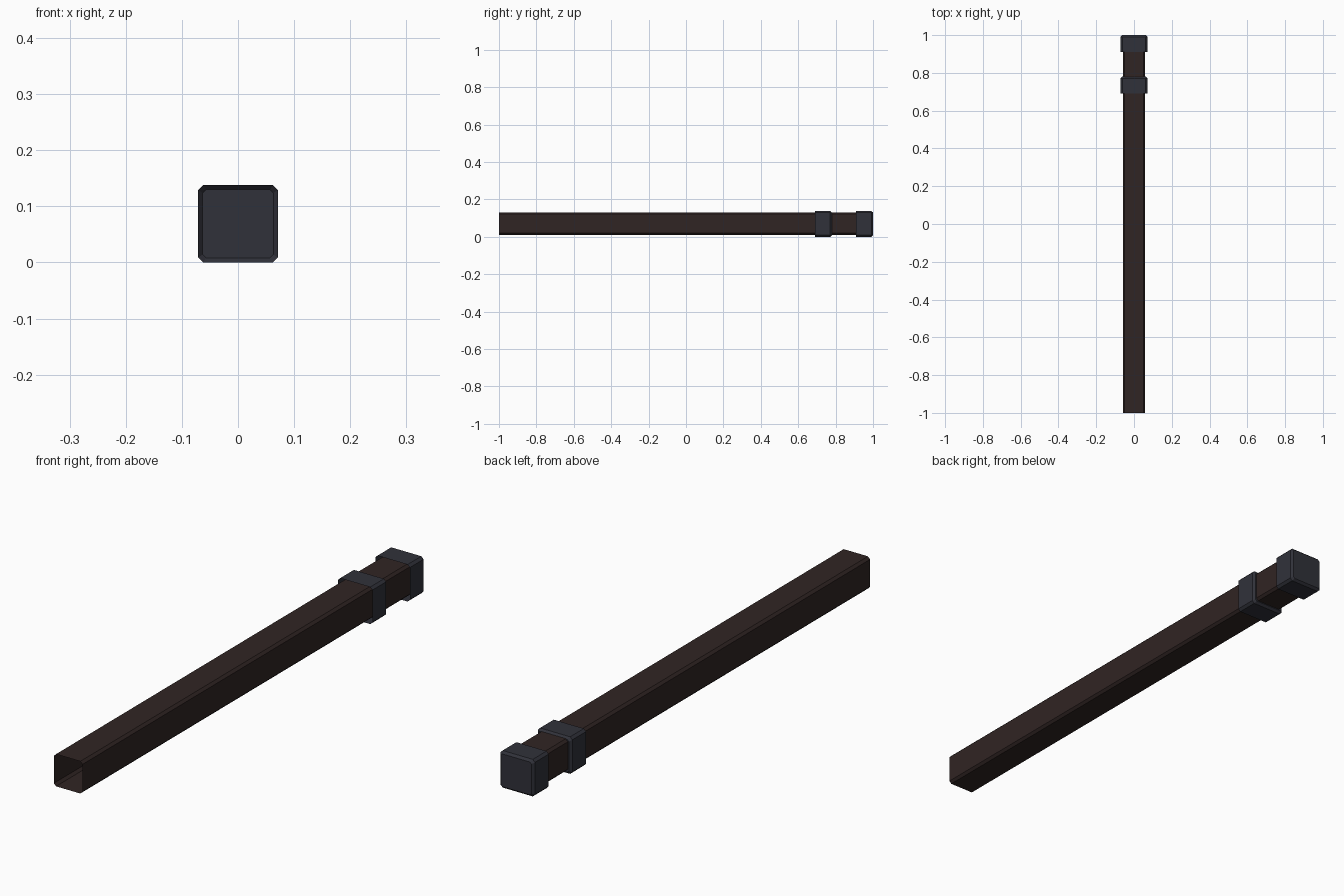
import bpy, bmesh

if "Cube" in bpy.data.objects:
    bpy.data.objects.remove(bpy.data.objects["Cube"])


def material(name, rgb):
    m = bpy.data.materials.new(name)
    m.diffuse_color = (*rgb, 1)
    m.use_nodes = True
    m.node_tree.nodes["Principled BSDF"].inputs["Base Color"].default_value = m.diffuse_color
    return m


wood = material("dark brown wood", (0.030, 0.018, 0.017))
iron = material("dark blue iron", (0.030, 0.031, 0.042))


def section(hx, z0, z1, c):
    # square with cut corners
    return [(hx, z0 + c), (hx, z1 - c), (hx - c, z1), (-hx + c, z1),
            (-hx, z1 - c), (-hx, z0 + c), (-hx + c, z0), (hx - c, z0)]


def sleeve(name, rings, closed_back, mat):
    # skin a row of (y, section) rings; the front end stays open
    bm = bmesh.new()
    loops = [[bm.verts.new((x, y, z)) for x, z in pts] for y, pts in rings]
    for a, b in zip(loops, loops[1:]):
        for i in range(8):
            j = (i + 1) % 8
            bm.faces.new((a[i], b[i], b[j], a[j]))
    if closed_back:
        bm.faces.new(loops[-1])
    bmesh.ops.recalc_face_normals(bm, faces=bm.faces)
    # open shells: make sure the sides point outwards
    f = bm.faces[:][0]
    if f.normal.x < 0:
        bmesh.ops.reverse_faces(bm, faces=bm.faces)
    me = bpy.data.meshes.new(name)
    bm.to_mesh(me)
    bm.free()
    me.materials.append(mat)
    ob = bpy.data.objects.new(name, me)
    bpy.context.collection.objects.link(ob)


# hollow beam, open at the front
beam = section(0.059, 0.011, 0.131, 0.009)
sleeve("beam", [(-1.0, beam), (0.95, beam)], False, wood)

# collar and end cap: same shape, bevelled and closed at the back
outer = section(0.071, 0.0, 0.138, 0.009)
inner = section(0.063, 0.008, 0.130, 0.006)
for name, y0, y1 in (("collar", 0.69, 0.78), ("end_cap", 0.91, 1.0)):
    sleeve(name, [(y0, outer), (y1 - 0.009, outer), (y1, inner)], True, iron)
